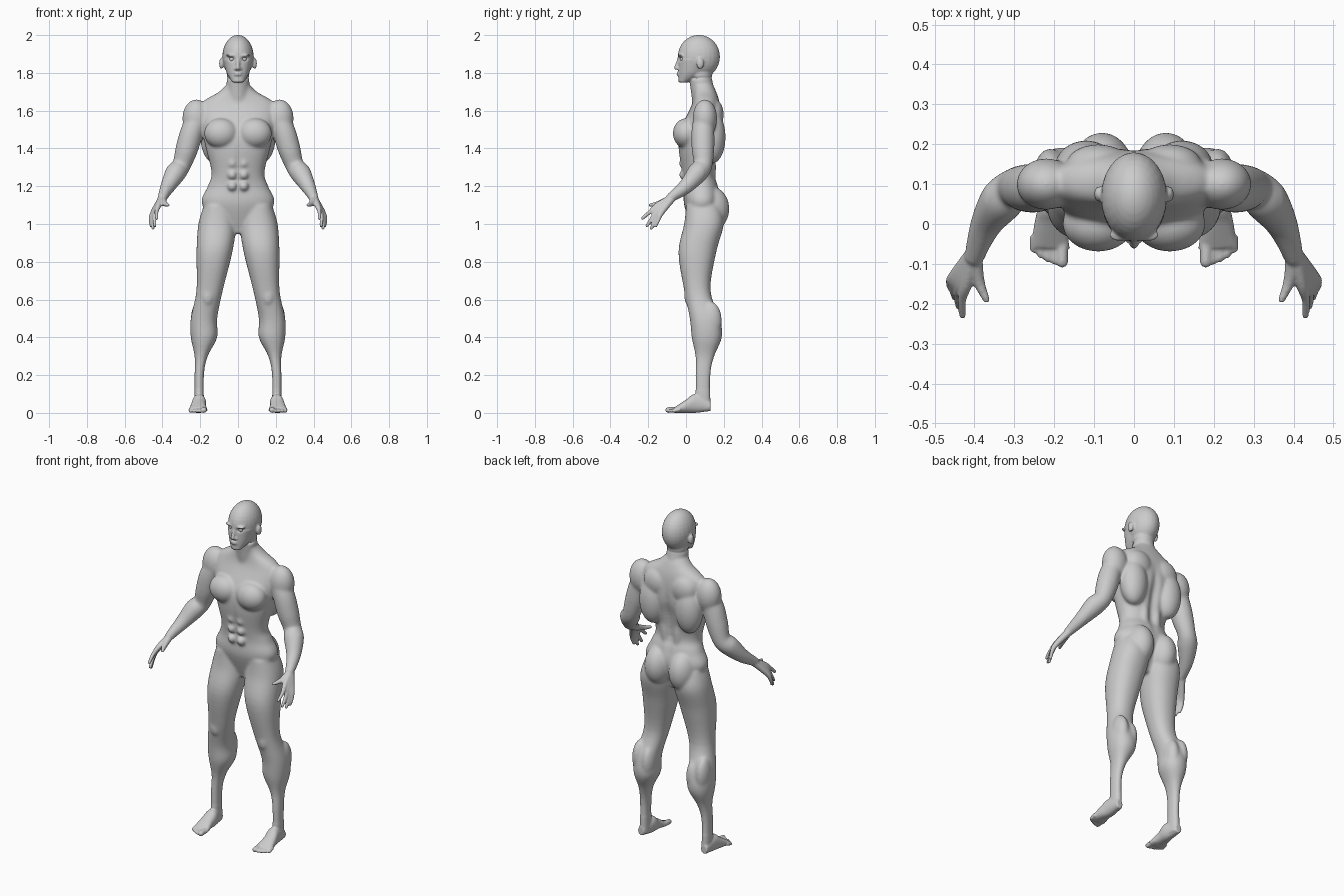
import bpy, bmesh, math
from mathutils import Vector, Matrix

cube = bpy.data.objects.get("Cube")
if cube:
    bpy.data.objects.remove(cube, do_unlink=True)

grey = (.6, .6, .6, 1)
skin_grey = bpy.data.materials.new("skin_grey")
skin_grey.use_nodes = True
skin_grey.diffuse_color = grey
skin_grey.node_tree.nodes["Principled BSDF"].inputs["Base Color"].default_value = grey

parts = bmesh.new()
SIDES = 32
STEPS = 5


def spline(rows):
    """Resample a list of section rows along a smooth curve."""
    rows = [Vector(row) for row in rows]
    padded = rows[:1] + rows + rows[-1:]
    result = []
    for before, start, end, after in zip(padded, padded[1:], padded[2:], padded[3:]):
        leave, arrive = (end - before) / 2, (after - start) / 2
        for step in range(STEPS):
            t = step / STEPS
            ease = t * t * (3 - 2 * t)
            result.append(start.lerp(end, ease) + leave * t * (1 - t) ** 2 - arrive * t * t * (1 - t))
    return result + rows[-1:]


def circle():
    """Unit circle as cosine and sine pairs."""
    angles = [math.tau * i / SIDES for i in range(SIDES)]
    return [(math.cos(angle), math.sin(angle)) for angle in angles]


def skin(rings):
    """Join rings of points into a closed shell."""
    loops = [[parts.verts.new(point) for point in ring] for ring in rings]
    for low, high in zip(loops, loops[1:]):
        for i in range(SIDES):
            parts.faces.new((low[i - 1], low[i], high[i], high[i - 1]))
    parts.faces.new(loops[0][::-1])
    parts.faces.new(loops[-1])


def stack(rows, upright=True):
    """Rounded sections: position, low and high x, low and high depth."""
    rings = []
    for place, left, right, near, far in spline(rows):
        ring = []
        for u, v in circle():
            x = (left + right + (right - left) * math.copysign(abs(u) ** .9, u)) / 2
            depth = (near + far + (far - near) * math.copysign(abs(v) ** .9, v)) / 2
            ring.append((x, depth, place) if upright else (x, place, depth))
        rings.append(ring)
    skin(rings)


def centred_stack(rows):
    """Upright sections that are symmetric about the middle plane."""
    stack([(height, -width, width, front, back) for height, width, front, back in rows])


def ball(centre, radii):
    place = Matrix.Translation(centre) @ Matrix.Diagonal((*radii, 1))
    bmesh.ops.create_uvsphere(parts, u_segments=24, v_segments=16, radius=1, matrix=place)


def tube(rows):
    """Round limb through x, y, z, radius rows, with a rounded tip."""
    path = spline(rows)
    rings = []
    for before, here, after in zip(path[:1] + path, path, path[1:] + path[-1:]):
        turn = (after.xyz - before.xyz).to_track_quat("Z", "Y")
        rings.append([here.xyz + turn @ Vector((u, v, 0)) * here.w for u, v in circle()])
    skin(rings)
    ball(path[-1].xyz, [path[-1].w] * 3)


# Leg
stack([(1.1, .03, .18, 0, .18),
       (1, .01, .21, -.01, .2),
       (.85, .03, .22, -.04, .16),
       (.65, .08, .22, -.01, .13),
       (.5, .11, .25, .02, .18),
       (.4, .11, .25, .03, .19),
       (.3, .16, .23, .05, .15),
       (.2, .18, .23, .05, .13),
       (.02, .18, .23, .05, .13)])
ball((.16, .01, .62), (.03, .02, .05))      # kneecap
ball((.15, .13, .47), (.04, .06, .1))       # inner calf
ball((.21, .13, .49), (.04, .06, .1))       # outer calf
ball((.08, .13, 1.08), (.08, .1, .12))      # buttock

# Foot and toes, from the big toe outwards
stack([(.13, .19, .23, .01, .06),
       (.05, .17, .24, 0, .1),
       (0, .17, .25, 0, .07),
       (-.06, .16, .26, 0, .03)], upright=False)
for toe in range(5):
    x = .18 + .018 * toe
    radius = .01 if toe else .015
    tip = -.095 + .002 * toe ** 2
    tube([(x, -.03, .02, radius), (x, tip, radius, radius)])

# Chest, back and shoulder muscles
ball((.09, 0, 1.48), (.09, .07, .08))       # chest
ball((.12, .14, 1.46), (.08, .07, .14))     # side of the back
ball((.09, .15, 1.58), (.08, .05, .08))     # shoulder blade
ball((.04, .13, 1.3), (.03, .03, .14))      # lower back
ball((.22, .1, 1.56), (.075, .065, .1))     # shoulder
for row in range(3):
    ball((.03, -.01, 1.2 + .06 * row), [.027] * 3)

# Arm
tube([(.19, .1, 1.6, .05),
      (.24, .09, 1.5, .06),
      (.27, .09, 1.4, .06),
      (.3, .09, 1.31, .05),
      (.33, .06, 1.27, .055),
      (.37, 0, 1.2, .04),
      (.4, -.08, 1.14, .025)])

# Fingers fan out from the wrist, so their roots form the palm
wrist = Vector((.4, -.07, 1.14))
first_knuckle, last_knuckle = Vector((.42, -.15, 1.1)), Vector((.45, -.13, 1.06))
first_tip, last_tip = Vector((.43, -.23, 1.03)), Vector((.46, -.16, .99))
for finger in range(4):
    spread = finger / 3
    knuckle = first_knuckle.lerp(last_knuckle, spread)
    tip = first_tip.lerp(last_tip, spread)
    tip.z -= .03 * math.sin(math.pi * spread)
    middle = knuckle.lerp(tip, .5)
    middle.x += .006
    tube([(*wrist, .02), (*knuckle, .015), (*middle, .011), (*tip, .009)])
tube([(*wrist, .02), (.39, -.14, 1.11, .015), (.37, -.19, 1.1, .009)])      # thumb

ball((.088, .075, 1.85), (.012, .02, .03))          # ear
ball((.034, -.027, 1.893), (.03, .017, .008))       # brow
ball((.013, -.042, 1.822), [.008] * 3)              # nostril

# Mirror everything so far to the other side
twin = bmesh.ops.duplicate(parts, geom=parts.verts[:] + parts.edges[:] + parts.faces[:])["geom"]
twin_verts = [item for item in twin if isinstance(item, bmesh.types.BMVert)]
bmesh.ops.scale(parts, vec=(-1, 1, 1), verts=twin_verts)

# Torso
centred_stack([(.95, .06, .04, .12),
               (1.1, .19, -.01, .18),
               (1.2, .16, -.01, .17),
               (1.27, .14, -.02, .15),
               (1.4, .17, -.04, .17),
               (1.5, .19, -.03, .19),
               (1.63, .2, .03, .18),
               (1.7, .1, .04, .16),
               (1.74, .06, .03, .14)])

# Neck, skull and jaw
tube([(0, .11, 1.6, .07), (0, .08, 1.75, .06), (0, .08, 1.8, .06)])
ball((0, .068, 1.885), (.083, .112, .116))
centred_stack([(1.75, .03, -.04, .01),
               (1.8, .06, -.04, .1),
               (1.87, .08, -.04, .15)])

# Nose and lips
tube([(0, -.034, 1.885, .008), (0, -.052, 1.826, .011)])
for height in (1.79, 1.8):
    ball((0, -.037, height), (.022, .013, .006))

bmesh.ops.recalc_face_normals(parts, faces=parts.faces)
mesh = bpy.data.meshes.new("body_parts")
parts.to_mesh(mesh)
parts.free()
body = bpy.data.objects.new("body", mesh)
bpy.context.collection.objects.link(body)

# Fuse the parts into one surface
fuse = body.modifiers.new("fuse", "REMESH")
fuse.mode = "VOXEL"
fuse.voxel_size = .005
graph = bpy.context.evaluated_depsgraph_get()
fused = bpy.data.meshes.new_from_object(body.evaluated_get(graph))
body.modifiers.clear()
body.data = fused

# Dents: centre, size, push along y
eye_socket = ((.032, -.03, 1.874), (.026, .03, .016), .014)
spine = ((0, .18, 1.38), (.035, .08, .26), -.018)
belly_line = ((0, -.03, 1.3), (.014, .05, .16), .009)
surface = bmesh.new()
surface.from_mesh(fused)
for vert in surface.verts:
    point = Vector((abs(vert.co.x), vert.co.y, vert.co.z))
    for centre, size, push in (eye_socket, spine, belly_line):
        offset = point - Vector(centre)
        away = sum((distance / reach) ** 2 for distance, reach in zip(offset, size))
        if away < 1:
            vert.co.y += push * (1 - away) ** 2


def relax(verts, rounds):
    for _ in range(rounds):
        bmesh.ops.smooth_vert(surface, verts=verts, factor=.5,
                              use_axis_x=True, use_axis_y=True, use_axis_z=True)


# Blend the muscles strongly, and the face, hands and feet lightly
muscled = [vert for vert in surface.verts
           if .12 < vert.co.z < 1.73 and abs(vert.co.x) < .37 and vert.co.y > -.1]
relax(muscled, 16)
relax(surface.verts[:], 3)
surface.to_mesh(fused)
surface.free()
fused.materials.clear()
fused.materials.append(skin_grey)
fused.shade_smooth()

# Eyes
for name, x in (("left_eye", .032), ("right_eye", -.032)):
    bpy.ops.mesh.primitive_uv_sphere_add(radius=.014, location=(x, -.017, 1.873))
    eye = bpy.context.object
    eye.name = name
    eye.data.materials.append(skin_grey)
    eye.data.shade_smooth()
